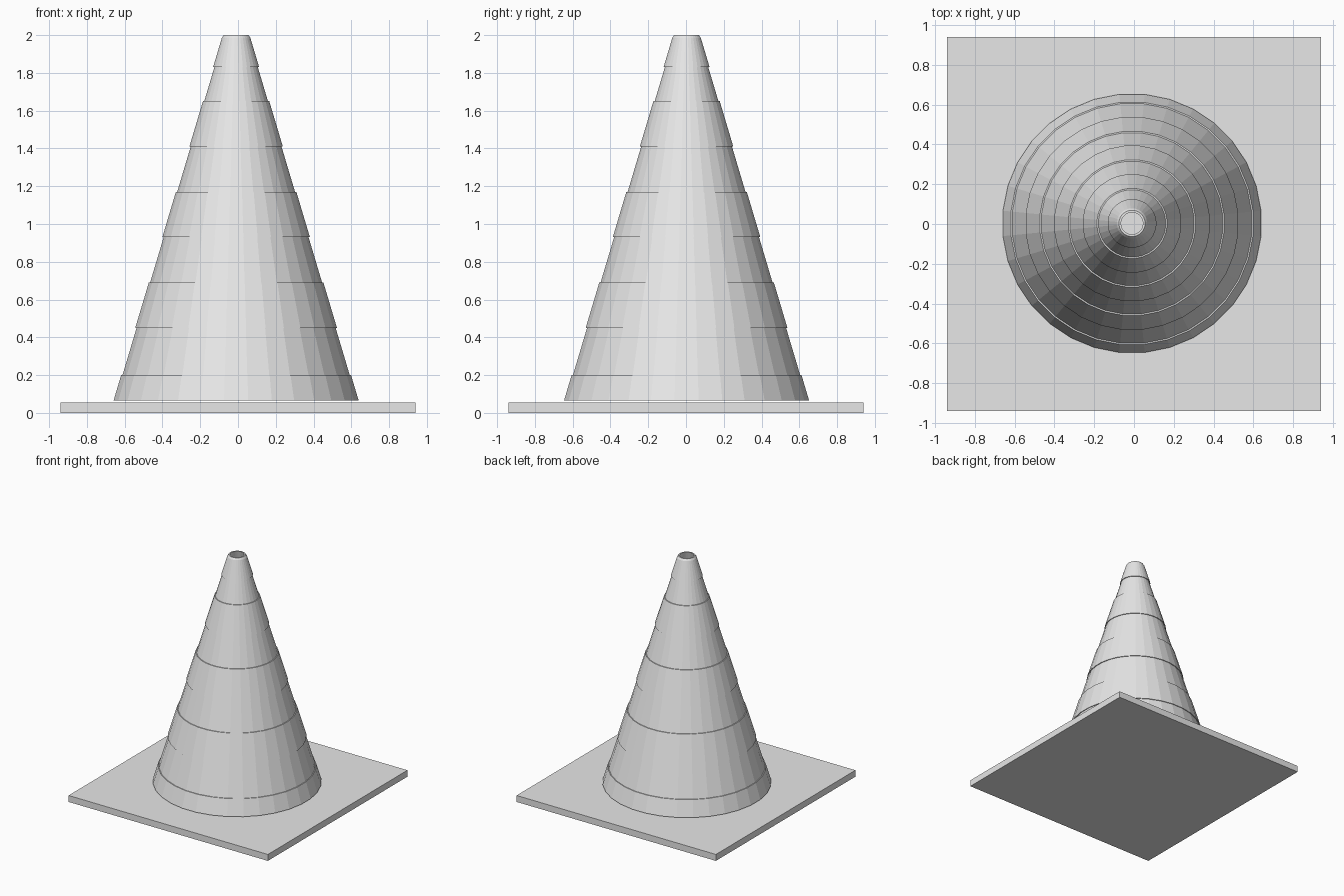
import bpy, bmesh, math

cube = bpy.data.objects.get("Cube")
if cube:
    bpy.data.objects.remove(cube, do_unlink=True)

grey = bpy.data.materials.new("light_grey")
grey.use_nodes = True
grey.diffuse_color = (0.8, 0.8, 0.8, 1)
grey.node_tree.nodes["Principled BSDF"].inputs["Base Color"].default_value = (0.8, 0.8, 0.8, 1)


def add_object(name, bm, location):
    bmesh.ops.recalc_face_normals(bm, faces=bm.faces)
    mesh = bpy.data.meshes.new(name)
    bm.to_mesh(mesh)
    bm.free()
    mesh.materials.append(grey)
    obj = bpy.data.objects.new(name, mesh)
    obj.location = location
    bpy.context.collection.objects.link(obj)
    return obj


def lathe(name, profile, sides, location):
    """Revolve a closed (radius, height) profile with flat facets."""
    bm = bmesh.new()
    rings = []
    for r, z in profile:
        angles = [2 * math.pi * (i + 0.5) / sides for i in range(sides)]
        rings.append([bm.verts.new((r * math.cos(a), r * math.sin(a), z)) for a in angles])
    for low, high in zip(rings, rings[1:] + rings[:1]):
        for i in range(sides):
            j = (i + 1) % sides
            bm.faces.new((low[i], low[j], high[j], high[i]))
    return add_object(name, bm, location)


# Square base plate
bm = bmesh.new()
bmesh.ops.create_cube(bm, size=1)
bmesh.ops.scale(bm, vec=(1.88, 1.88, 0.055), verts=bm.verts)
add_object("base_plate", bm, (0, 0, 0.0275))

# Hollow cone with slightly recessed bands
BOTTOM, TOP, STEP = 0.065, 2.0, 0.007


def cone_radius(z):
    return 0.652 - 0.3 * (z - BOTTOM)


profile = [(cone_radius(BOTTOM), BOTTOM)]
for low, high in [(0.2, 0.45), (0.69, 0.93), (1.17, 1.41), (1.65, 1.83)]:
    profile += [(cone_radius(low), low), (cone_radius(low) - STEP, low),
                (cone_radius(high) - STEP, high), (cone_radius(high), high)]
profile += [(cone_radius(1.985), 1.985), (0.066, TOP), (0.055, TOP), (0.63, BOTTOM)]
lathe("cone_body", profile, 32, (-0.01, 0.003, 0))
